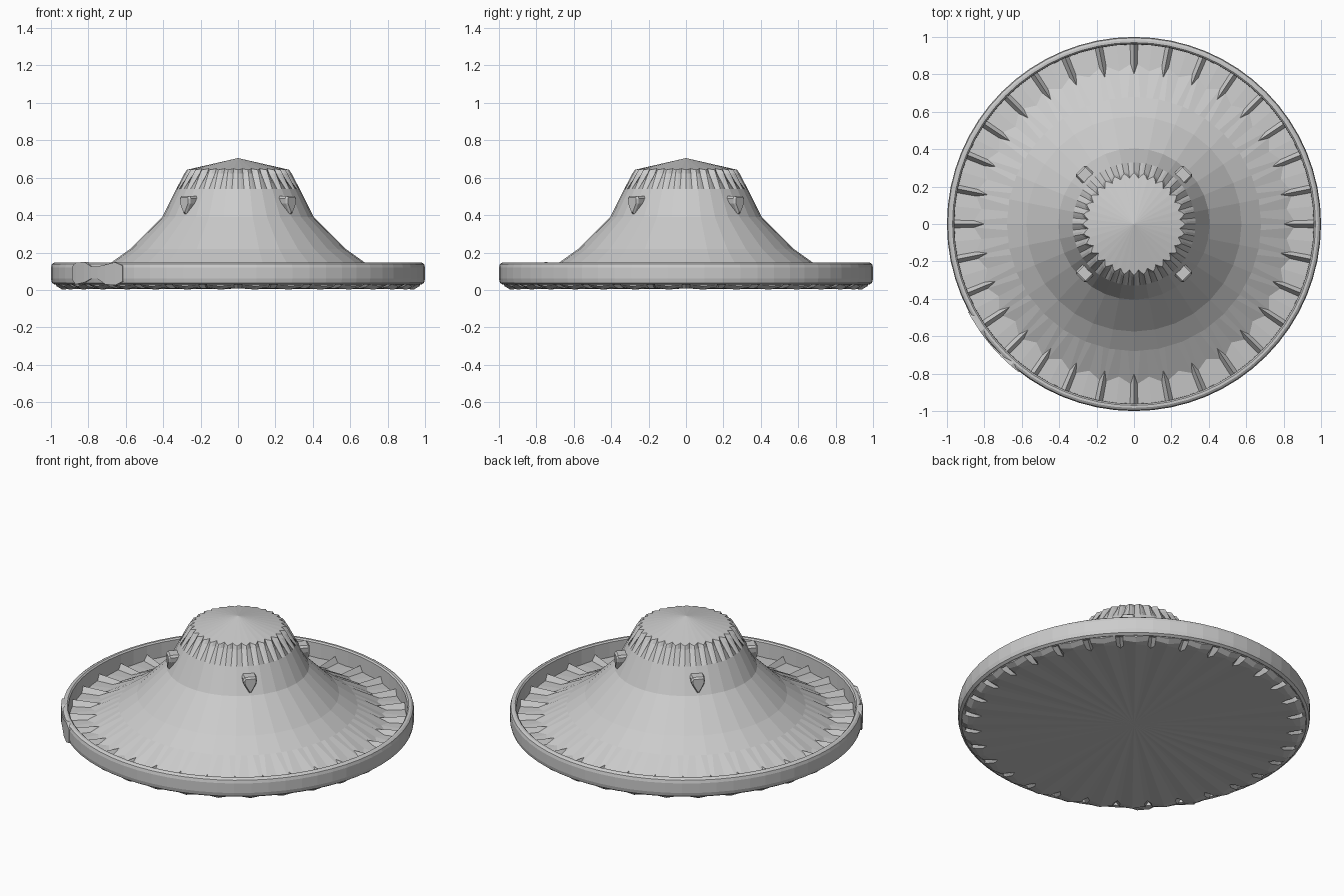
import bpy, bmesh
from math import pi, sin, cos, radians

if "Cube" in bpy.data.objects:
    bpy.data.objects.remove(bpy.data.objects["Cube"])

PLEATS = 32
STEP = 2 * pi / PLEATS
OFFSETS = (0, 0.11, 0.5, 0.89)      # fold crest, fold foot, pad middle, fold foot


def finish(bm, name):
    bmesh.ops.recalc_face_normals(bm, faces=bm.faces)
    me = bpy.data.meshes.new(name)
    bm.to_mesh(me)
    bm.free()
    ob = bpy.data.objects.new(name, me)
    bpy.context.collection.objects.link(ob)
    return ob


def bridge(bm, a, b):
    n = len(a)
    for i in range(n):
        j = (i + 1) % n
        bm.faces.new((a[i], a[j], b[j], b[i]))


def pleated(bm, crest, foot, mid, offsets=OFFSETS):
    """Ring whose (radius, height) differs at crest, foot and middle of each pleat."""
    ring = []
    for i in range(PLEATS):
        for off, (r, z) in zip(offsets, (crest, foot, mid, foot)):
            a = (i + off) * STEP
            ring.append(bm.verts.new((r * cos(a), r * sin(a), z)))
    return ring


# Body: flat underside, pleated brim, flared cone and fluted crown
bm = bmesh.new()
even = (0, 0.25, 0.5, 0.75)
rings = [
    pleated(bm, (0.87, 0.008), (0.90, 0.008), (0.92, 0.004)),
    pleated(bm, (0.945, 0.05), (0.945, 0.016), (0.945, 0.002)),
    pleated(bm, (0.975, 0.06), (0.975, 0.03), (0.975, 0.02)),
    pleated(bm, (0.975, 0.085), (0.975, 0.048), (0.975, 0.044)),
    pleated(bm, (0.80, 0.076), (0.855, 0.052), (0.82, 0.064)),
]
for r, z in ((0.68, 0.145), (0.575, 0.22), (0.405, 0.39), (0.33, 0.54)):
    f = r * cos(STEP / 2)
    q = r * cos(STEP / 2) / cos(STEP / 4)
    rings.append(pleated(bm, (r, z), (q, z), (f, z), even))
rings += [
    pleated(bm, (0.287, 0.622), (0.277, 0.622), (0.262, 0.622), even),
    pleated(bm, (0.274, 0.642), (0.262, 0.645), (0.246, 0.649), even),
]
for a, b in zip(rings, rings[1:]):
    bridge(bm, a, b)
for ring, z in ((rings[0], 0.008), (rings[-1], 0.705)):
    c = bm.verts.new((0, 0, z))
    for i in range(len(ring)):
        bm.faces.new((ring[i], ring[(i + 1) % len(ring)], c))
finish(bm, "body")

# Rim band around the brim
bm = bmesh.new()
profile = [(0.96, 0.03), (0.98, 0.028), (0.995, 0.038), (1.0, 0.06), (1.0, 0.12),
           (0.995, 0.138), (0.983, 0.146), (0.97, 0.146), (0.962, 0.138)]
loops = [[bm.verts.new((r * cos(2 * pi * i / 64), r * sin(2 * pi * i / 64), z))
          for i in range(64)] for r, z in profile]
for k in range(len(loops)):
    bridge(bm, loops[k], loops[(k + 1) % len(loops)])
finish(bm, "rim_band")

# Four shield-shaped studs on the crown
shield = [(-0.04, 0.49), (-0.032, 0.503), (0.032, 0.503), (0.04, 0.49),
          (0.037, 0.462), (0.006, 0.405), (-0.006, 0.405), (-0.037, 0.462)]
for n in range(4):
    a = radians(45 + 90 * n)
    bm = bmesh.new()
    layers = []
    for r, s in ((0.30, 1), (0.397, 1), (0.408, 0.8)):
        layers.append([bm.verts.new((r * cos(a) - t * s * sin(a), r * sin(a) + t * s * cos(a),
                                     0.46 + (z - 0.46) * s)) for t, z in shield])
    for p, q in zip(layers, layers[1:]):
        bridge(bm, p, q)
    bm.faces.new(layers[0])
    bm.faces.new(layers[-1])
    finish(bm, f"stud_{n + 1}")

# Bow-shaped clasp wrapped on the rim at the front left
bm = bmesh.new()
outline = [(-12, 0.055, 0.125), (-10, 0.03, 0.145), (-5, 0.04, 0.15), (-1.5, 0.06, 0.125),
           (1.5, 0.06, 0.125), (5, 0.03, 0.135), (9, 0.025, 0.148), (12, 0.045, 0.13)]
sections = []
for deg, lo, hi in outline:
    a = radians(220 + deg)
    sections.append([bm.verts.new((r * cos(a), r * sin(a), z))
                     for r, z in ((0.98, lo), (1.004, lo), (1.004, hi), (0.98, hi))])
for p, q in zip(sections, sections[1:]):
    bridge(bm, p, q)
bm.faces.new(sections[0])
bm.faces.new(sections[-1])
finish(bm, "clasp_bow")
